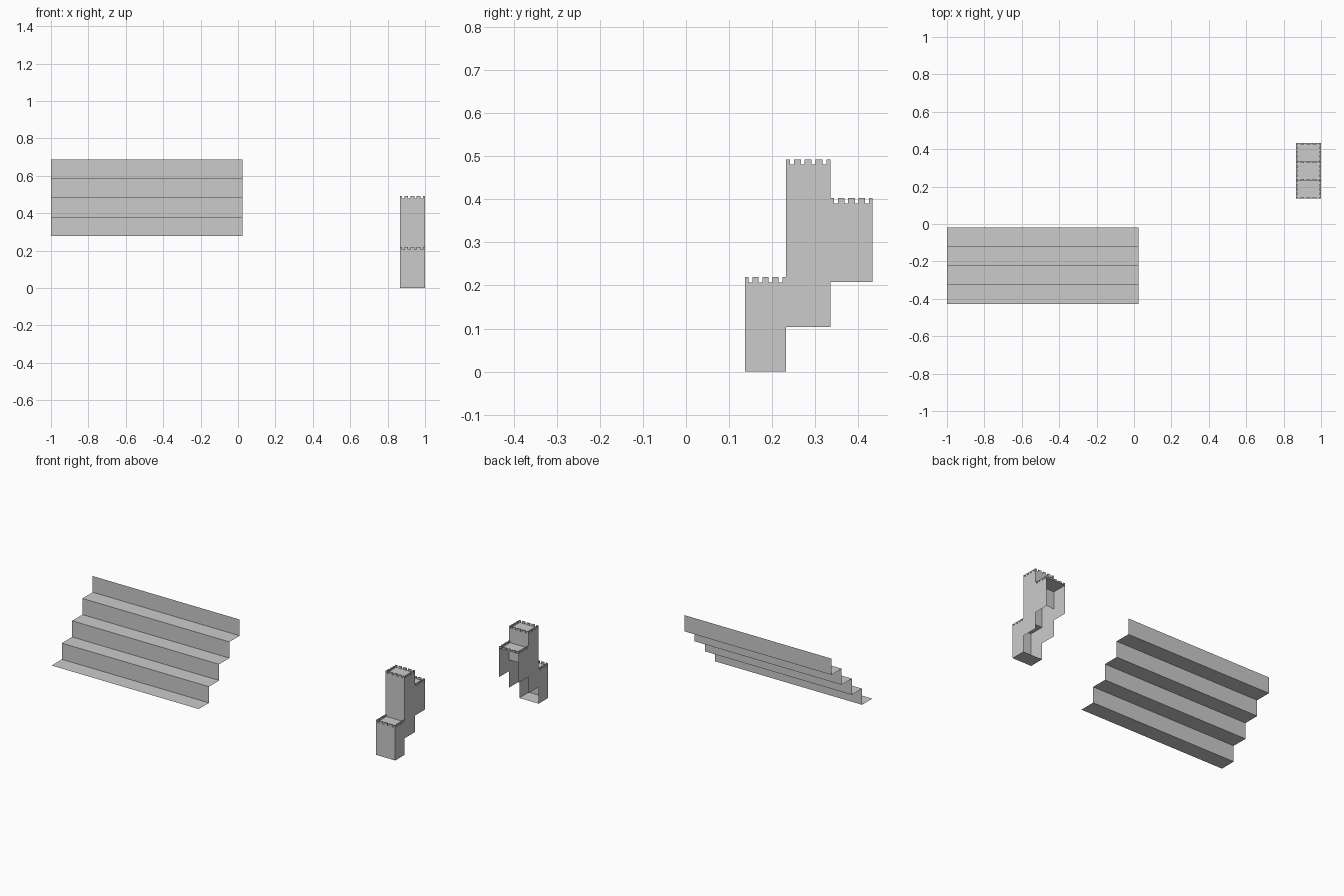
import bpy, bmesh

if "Cube" in bpy.data.objects:
    bpy.data.objects.remove(bpy.data.objects["Cube"])


def make_object(name, polys):
    """Build a mesh object from a list of polygons (corner lists)."""
    bm = bmesh.new()
    for poly in polys:
        bm.faces.new([bm.verts.new(p) for p in poly])
    bmesh.ops.remove_doubles(bm, verts=bm.verts, dist=0.0001)
    me = bpy.data.meshes.new(name)
    bm.to_mesh(me)
    bm.free()
    ob = bpy.data.objects.new(name, me)
    bpy.context.collection.objects.link(ob)
    return ob


def strip(profile, x0, x1):
    """Sweep a (y, z) profile along x as an open sheet."""
    return [[(x0, *a), (x1, *a), (x1, *b), (x0, *b)]
            for a, b in zip(profile, profile[1:])]


def box(x0, x1, y0, y1, z0, z1):
    """Box without a bottom."""
    ring = [(x0, y0), (x1, y0), (x1, y1), (x0, y1)]
    polys = [[(*a, z0), (*b, z0), (*b, z1), (*a, z1)]
             for a, b in zip(ring, ring[1:] + ring[:1])]
    return polys + [[(*p, z1) for p in ring]]


# Staircase: four treads and risers as a folded sheet
STEP = 0.102
profile = [(-0.427, 0.279)]
for i in range(4):
    y, z = profile[-1]
    profile += [(y + STEP, z), (y + STEP, z + STEP)]
make_object("stair_sheet", strip(profile, -1.0, 0.025))

# Stepped tower: (y front, y back, wall base, roof height)
X0, X1 = 0.865, 1.0
tiers = [(0.137, 0.232, 0.0, 0.207),
         (0.232, 0.335, 0.104, 0.48),
         (0.335, 0.433, 0.208, 0.39)]

# Side walls follow the tier outline
for name, x in (("left", X0), ("right", X1)):
    make_object(f"tower_{name}_wall",
                [[(x, y0, b), (x, y1, b), (x, y1, t), (x, y0, t)]
                 for y0, y1, b, t in tiers])

# Floor, front walls and roofs, open at the back below the roofs
skin = [(0.232, 0.0), (0.137, 0.0), (0.137, 0.207), (0.232, 0.207),
        (0.232, 0.48), (0.335, 0.48), (0.335, 0.39)]
make_object("tower_front_and_roofs", strip(skin, X0, X1))
make_object("tower_rear_roof", strip([(0.335, 0.39), (0.433, 0.39)], X0, X1))
make_object("tower_inner_wall", strip([(0.335, 0.28), (0.335, 0.39)], X0, X1))

# Battlements
THICK, HIGH = 0.008, 0.0125


def spans(a, b):
    """Half merlons at the corners and three full ones between."""
    unit = (b - a) / 45
    cuts = [(0, 4), (8, 15), (19, 26), (30, 37), (41, 45)]
    return [(a + s * unit, a + e * unit) for s, e in cuts]


for i, (y0, y1, base, top) in enumerate(tiers):
    polys = []
    for a, b in spans(y0, y1):
        for x in (X0, X1 - THICK):
            polys += box(x, x + THICK, a, b, top, top + HIGH)
    rows = [[y0], [y0, y1 - THICK], [y1 - THICK]][i]
    for y in rows:
        for a, b in spans(X0, X1):
            polys += box(a, b, y, y + THICK, top, top + HIGH)
    bm_polys = polys
    # Keep every merlon separate so touching boxes do not merge
    verts = [p for poly in bm_polys for p in poly]
    faces, n = [], 0
    for poly in bm_polys:
        faces.append(list(range(n, n + len(poly))))
        n += len(poly)
    me = bpy.data.meshes.new(f"battlement_{i + 1}")
    me.from_pydata(verts, [], faces)
    ob = bpy.data.objects.new(f"battlement_{i + 1}", me)
    bpy.context.collection.objects.link(ob)
